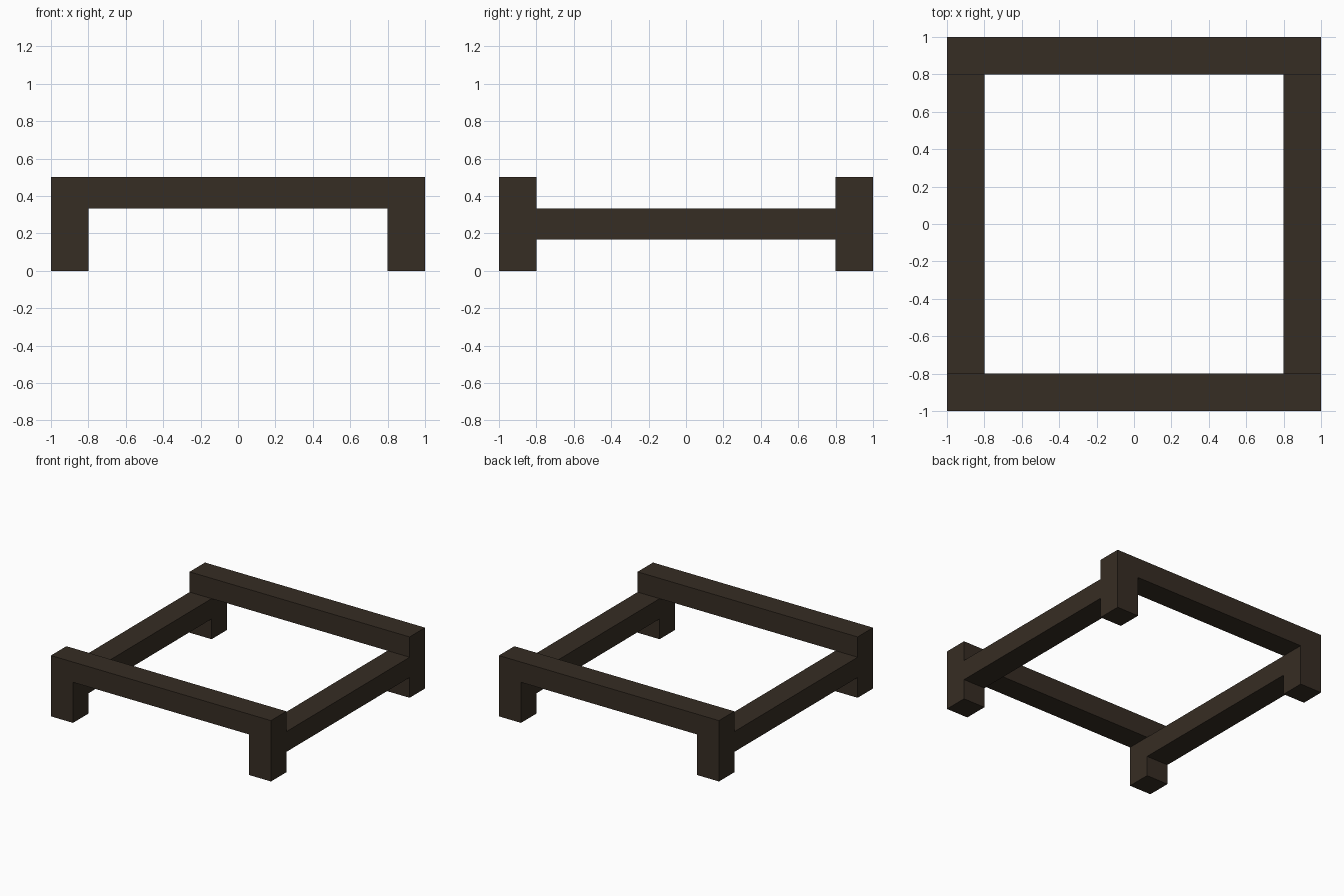
import bpy
import bmesh

if "Cube" in bpy.data.objects:
    bpy.data.objects.remove(bpy.data.objects["Cube"])

W = 0.2          # timber width
H = 0.5          # total height
T = H / 3        # beam thickness

wood = bpy.data.materials.new("dark brown wood")
wood.diffuse_color = (0.037, 0.026, 0.017, 1.0)
wood.use_nodes = True
wood.node_tree.nodes["Principled BSDF"].inputs["Base Color"].default_value = wood.diffuse_color


def extrude_profile(name, points, vector):
    """Flat polygon extruded along a vector into a closed solid."""
    bm = bmesh.new()
    face = bm.faces.new([bm.verts.new(p) for p in points])
    ext = bmesh.ops.extrude_face_region(bm, geom=[face], use_keep_orig=True)
    verts = [g for g in ext["geom"] if isinstance(g, bmesh.types.BMVert)]
    bmesh.ops.translate(bm, verts=verts, vec=vector)
    bmesh.ops.recalc_face_normals(bm, faces=bm.faces)
    mesh = bpy.data.meshes.new(name)
    bm.to_mesh(mesh)
    bm.free()
    mesh.materials.append(wood)
    obj = bpy.data.objects.new(name, mesh)
    bpy.context.collection.objects.link(obj)
    return obj


# Front and back frames: two legs joined by a top beam
arch = [(-1, 0), (-1 + W, 0), (-1 + W, H - T), (1 - W, H - T),
        (1 - W, 0), (1, 0), (1, H), (-1, H)]
for name, y in (("front_leg_frame", -1), ("back_leg_frame", 1 - W)):
    extrude_profile(name, [(x, y, z) for x, z in arch], (0, W, 0))

# Side rails: lower beams between the two frames
for name, x in (("left_side_rail", -1), ("right_side_rail", 1 - W)):
    section = [(x, T), (x + W, T), (x + W, 2 * T), (x, 2 * T)]
    extrude_profile(name, [(px, -1 + W, pz) for px, pz in section],
                    (0, 2 - 2 * W, 0))
